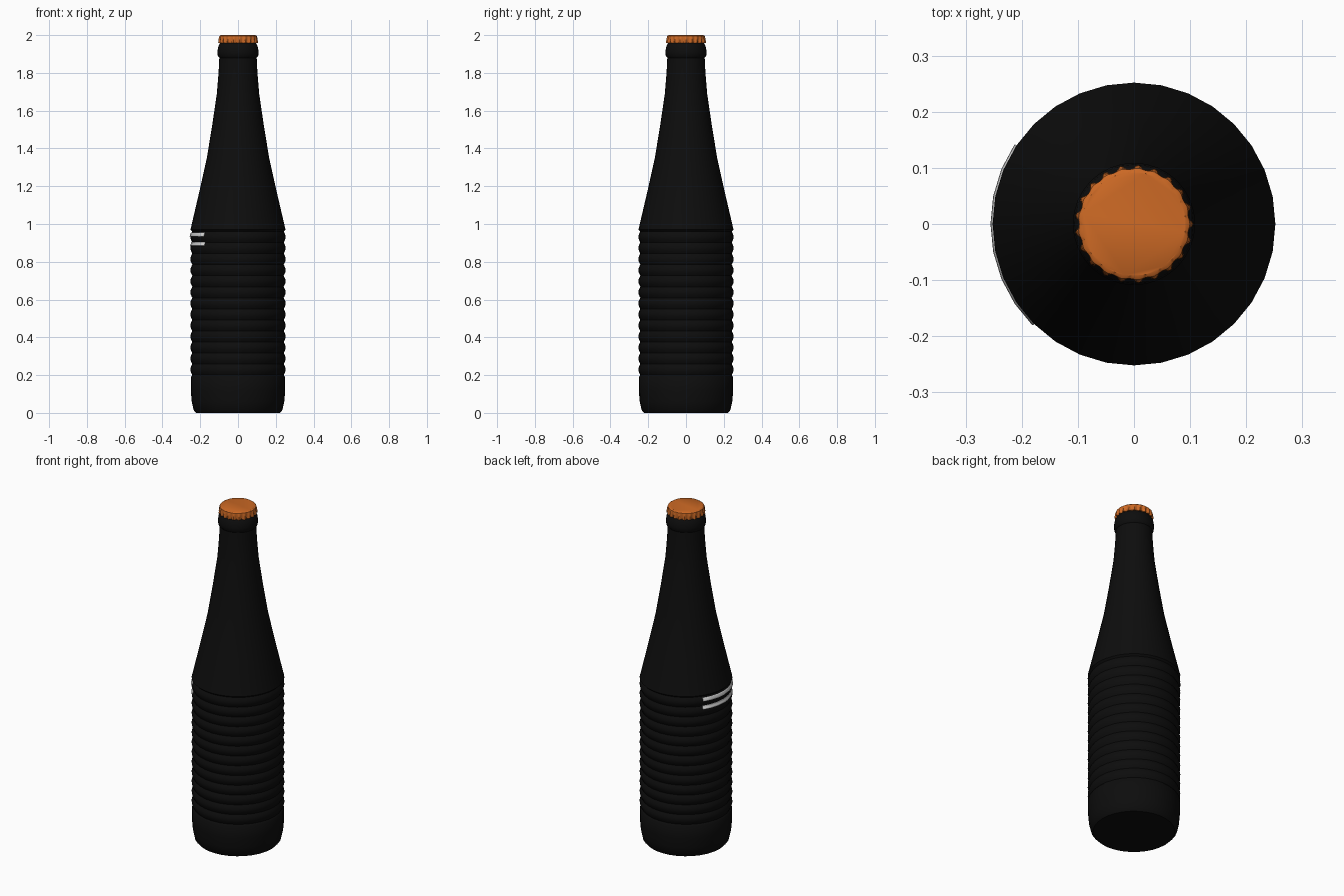
import bpy, bmesh, math

old = bpy.data.objects.get("Cube")
if old:
    bpy.data.objects.remove(old, do_unlink=True)

SEGMENTS = 32
RIBS, RIB_LOW, RIB_HIGH = 13, 0.2, 0.96
FLUTES = 21


def material(name, rgb, roughness):
    m = bpy.data.materials.new(name)
    m.use_nodes = True
    colour = (*rgb, 1)
    m.diffuse_color = colour
    shader = m.node_tree.nodes["Principled BSDF"]
    shader.inputs["Base Color"].default_value = colour
    shader.inputs["Roughness"].default_value = roughness
    return m


def finish(name, bm, mat, angle):
    bmesh.ops.recalc_face_normals(bm, faces=bm.faces)
    mesh = bpy.data.meshes.new(name)
    bm.to_mesh(mesh)
    bm.free()
    mesh.materials.append(mat)
    obj = bpy.data.objects.new(name, mesh)
    bpy.context.collection.objects.link(obj)
    bpy.ops.object.select_all(action="DESELECT")
    obj.select_set(True)
    bpy.context.view_layer.objects.active = obj
    bpy.ops.object.shade_smooth_by_angle(angle=math.radians(angle))
    return obj


def polar(r, a, z):
    return (r * math.cos(a), r * math.sin(a), z)


def bridge(bm, rings, closed=True):
    for low, high in zip(rings, rings[1:]):
        n = len(low)
        for i in range(n if closed else n - 1):
            j = (i + 1) % n
            bm.faces.new((low[i], low[j], high[j], high[i]))


def rib_radius(z):
    phase = (z - RIB_LOW) / (RIB_HIGH - RIB_LOW) * RIBS
    return 0.242 + 0.01 * abs(math.sin(math.pi * phase))


black = material("black glass", (0.004, 0.004, 0.004), 0.4)
orange = material("orange metal", (0.6, 0.14, 0.018), 0.5)
white = material("pale print", (0.6, 0.6, 0.6), 0.6)

# Bottle: one lathed profile with a ribbed middle and a lip bead
base = [(0.222, 0), (0.235, 0.015), (0.245, 0.06), (0.25, 0.12), (0.25, 0.19)]
steps = RIBS * 6
ribs = []
for i in range(steps + 1):
    z = RIB_LOW + (RIB_HIGH - RIB_LOW) * i / steps
    ribs.append((rib_radius(z), z))
neck = [(0.252, 0.97), (0.247, 0.99), (0.205, 1.17), (0.165, 1.35),
        (0.137, 1.52), (0.112, 1.69), (0.103, 1.8), (0.099, 1.88),
        (0.107, 1.89), (0.109, 1.91), (0.106, 1.935), (0.097, 1.955),
        (0.09, 1.965), (0.09, 1.985)]
bm = bmesh.new()
rings = [[bm.verts.new(polar(r, math.tau * i / SEGMENTS, z)) for i in range(SEGMENTS)]
         for r, z in base + ribs + neck]
bridge(bm, rings)
bm.faces.new(rings[0])
bm.faces.new(rings[-1])
finish("bottle", bm, black, 40)

# Crown cap: domed top whose skirt flares into flutes
bm = bmesh.new()
rings = []
count = FLUTES * 6
for r, z, wave in [(0.092, 1.957, 0), (0.1, 1.957, 0.006), (0.1, 1.97, 0.005),
                   (0.1, 1.985, 0.0025), (0.0985, 1.995, 0.001), (0.092, 2.0, 0)]:
    ring = []
    for i in range(count):
        a = math.tau * i / count
        ring.append(bm.verts.new(polar(r + wave * math.cos(FLUTES * a), a, z)))
    rings.append(ring)
bridge(bm, rings)
bm.faces.new(rings[-1])
finish("crown_cap", bm, orange, 40)

# Two printed stripes hugging the ribs on one side
for name, mid in (("upper_stripe", 0.944), ("lower_stripe", 0.895)):
    bm = bmesh.new()
    rings = []
    for k in range(-2, 3):
        z = mid + k * 0.005
        rings.append([bm.verts.new(polar(rib_radius(z) + 0.003, math.tau * i / SEGMENTS, z))
                      for i in range(13, 21)])
    bridge(bm, rings, closed=False)
    stripe = finish(name, bm, white, 40)
    solid = stripe.modifiers.new("thickness", "SOLIDIFY")
    solid.thickness = 0.002
    solid.offset = 0
